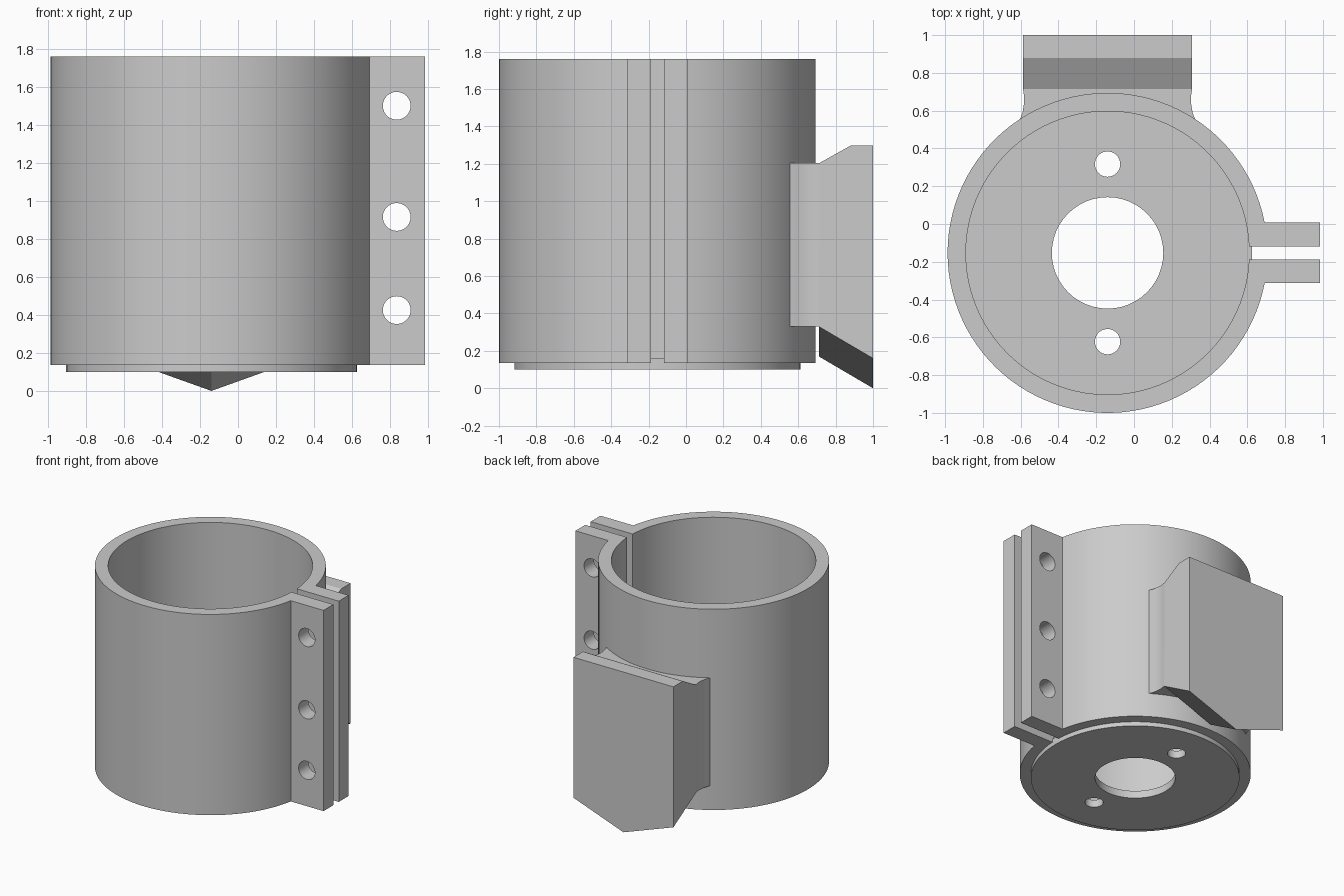
import bpy, bmesh
from math import sin, cos, asin, pi
from mathutils import Matrix

if "Cube" in bpy.data.objects:
    bpy.data.objects.remove(bpy.data.objects["Cube"])

CX, CY = -0.14, -0.153          # axis of the sleeve
R_OUT, R_IN = 0.847, 0.75
Z_LOW, Z_TOP = 0.135, 1.76

grey = bpy.data.materials.new("plain grey")
grey.use_nodes = True
grey.diffuse_color = (0.6, 0.6, 0.6, 1)
grey.node_tree.nodes["Principled BSDF"].inputs["Base Color"].default_value = (0.6, 0.6, 0.6, 1)


def finish(name, bm):
    bmesh.ops.recalc_face_normals(bm, faces=bm.faces)
    mesh = bpy.data.meshes.new(name)
    bm.to_mesh(mesh)
    bm.free()
    mesh.materials.append(grey)
    obj = bpy.data.objects.new(name, mesh)
    bpy.context.collection.objects.link(obj)
    return obj


def arc(r, a, b, n):
    return [(r * cos(a + (b - a) * i / n), r * sin(a + (b - a) * i / n)) for i in range(n + 1)]


def extrude(name, outline, z0, z1):
    """Extrude an outline given relative to the sleeve axis."""
    bm = bmesh.new()
    face = bm.faces.new([bm.verts.new((CX + x, CY + y, z0)) for x, y in outline])
    new = bmesh.ops.extrude_face_region(bm, geom=[face])["geom"]
    bmesh.ops.translate(bm, vec=(0, 0, z1 - z0),
                        verts=[v for v in new if isinstance(v, bmesh.types.BMVert)])
    return finish(name, bm)


def drill(obj, holes, axis, depth):
    """Cut round holes, each given as centre and radius."""
    bm = bmesh.new()
    turn = Matrix.Rotation(pi / 2, 4, "X") if axis == "Y" else Matrix()
    for centre, r in holes:
        bmesh.ops.create_cone(bm, cap_ends=True, segments=48, radius1=r, radius2=r,
                              depth=depth, matrix=Matrix.Translation(centre) @ turn)
    cutter = finish("hole_cutter", bm)
    cutter.hide_render = True
    mod = obj.modifiers.new("holes", "BOOLEAN")
    mod.operation, mod.solver, mod.object = "DIFFERENCE", "EXACT", cutter
    bpy.context.view_layer.objects.active = obj
    bpy.ops.object.modifier_apply(modifier=mod.name)
    bpy.data.objects.remove(cutter)


# Split sleeve with two clamping ears
slot, ear, tip = 0.035, 0.16, 0.985 - CX
a_out, a_in = asin(ear / R_OUT), asin(slot / R_IN)
outline = arc(R_OUT, a_out, 2 * pi - a_out, 96) + [(tip, -ear), (tip, -slot)]
outline += arc(R_IN, 2 * pi - a_in, a_in, 96) + [(tip, slot), (tip, ear)]
sleeve = extrude("clamp_sleeve", outline, Z_LOW, Z_TOP)
drill(sleeve, [((0.835, CY, z), 0.073) for z in (0.425, 0.915, 1.5)], "Y", 0.6)

# Base disc with a centre hole and two screw holes
disc = extrude("base_disc", arc(0.765, 0, 2 * pi, 96)[:-1], 0.10, 0.16)
drill(disc, [((CX, CY, 0.13), 0.295)] +
      [((CX, CY + s * 0.47, 0.13), 0.067) for s in (-1, 1)], "Z", 0.3)

# Flared neck joining the sleeve to the rear block
side = [(0.463, 0.556), (0.45, 0.59), (0.442, 0.64), (0.441, 0.67), (0.4475, 0.715)]
right = [(x, y - CY) for x, y in side]
a = asin(0.463 / 0.81)
neck = extrude("neck", right + [(-x, y) for x, y in reversed(right)] +
               arc(0.81, pi / 2 + a, pi / 2 - a, 24), 0.33, 1.205)

# Rear block with chamfered top and sloping V-shaped underside
bm = bmesh.new()
sections = []
for x, drop in ((-0.4475, 0), (0, 0.16), (0.4475, 0)):
    profile = [(0.71, 0.33 - drop), (0.715, 1.205), (0.88, 1.297), (1.0, 1.297), (1.0, 0.16 - drop)]
    sections.append([bm.verts.new((CX + x, y, z)) for y, z in profile])
for p, q in zip(sections, sections[1:]):
    for i in range(5):
        j = (i + 1) % 5
        bm.faces.new((p[i], p[j], q[j], q[i]))
bm.faces.new(sections[0])
bm.faces.new(sections[-1])
block = finish("rear_block", bm)

# Smooth the round walls, keep edges crisp
bpy.ops.object.select_all(action="DESELECT")
for obj in (sleeve, disc, neck):
    obj.select_set(True)
bpy.context.view_layer.objects.active = sleeve
bpy.ops.object.shade_smooth_by_angle(angle=pi / 6)
